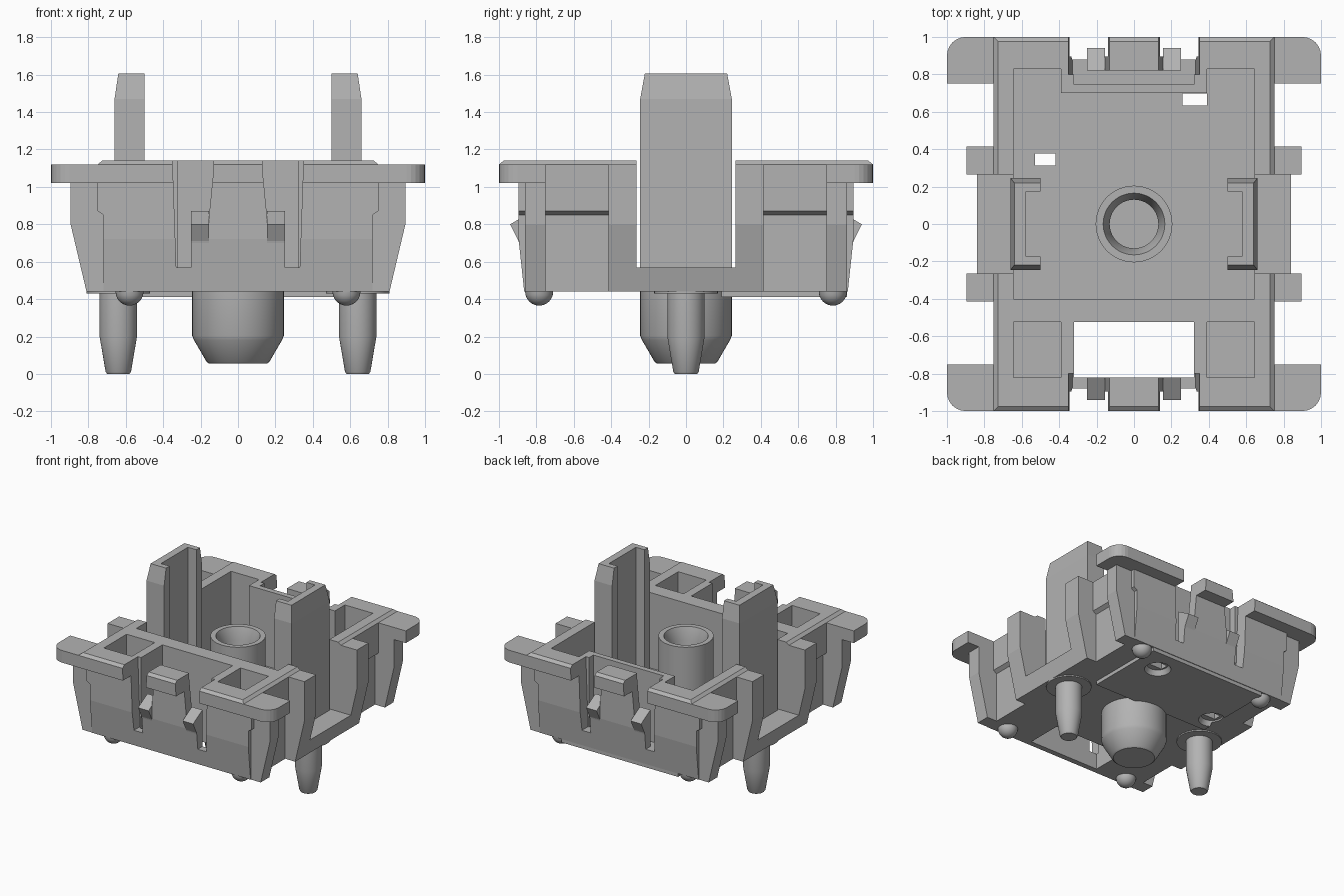
import bpy, bmesh, math
from mathutils import Vector

cube = bpy.data.objects.get("Cube")
if cube:
    bpy.data.objects.remove(cube, do_unlink=True)

grey = bpy.data.materials.new("housing_grey")
grey.use_nodes = True
colour = (0.45, 0.45, 0.45, 1)
grey.diffuse_color = colour
grey.node_tree.nodes["Principled BSDF"].inputs["Base Color"].default_value = colour


def finish(name, bm):
    """Turn a bmesh into a grey object."""
    bmesh.ops.recalc_face_normals(bm, faces=bm.faces)
    mesh = bpy.data.meshes.new(name)
    bm.to_mesh(mesh)
    bm.free()
    mesh.materials.append(grey)
    obj = bpy.data.objects.new(name, mesh)
    bpy.context.collection.objects.link(obj)
    return obj


def prism(name, pts, axis, a, b):
    """Extrude a 2D outline along one axis, from a to b."""
    place = {"x": lambda p, t: (t, p[0], p[1]),
             "y": lambda p, t: (p[0], t, p[1]),
             "z": lambda p, t: (p[0], p[1], t)}[axis]
    bm = bmesh.new()
    face = bm.faces.new([bm.verts.new(place(p, a)) for p in pts])
    ext = bmesh.ops.extrude_face_region(bm, geom=[face], use_keep_orig=True)
    verts = [g for g in ext["geom"] if isinstance(g, bmesh.types.BMVert)]
    bmesh.ops.translate(bm, verts=verts, vec=Vector(place((0, 0), b - a)))
    return finish(name, bm)


def box(name, x0, x1, y0, y1, z0, z1):
    return prism(name, [(x0, y0), (x1, y0), (x1, y1), (x0, y1)], "z", z0, z1)


def lathe(name, profile, x=0, y=0, steps=48):
    """Spin an (r, z) profile around a vertical axis."""
    bm = bmesh.new()
    verts = [bm.verts.new((r, 0, z)) for r, z in profile]
    edges = [bm.edges.new(pair) for pair in zip(verts, verts[1:])]
    bmesh.ops.spin(bm, geom=verts + edges, axis=(0, 0, 1), cent=(0, 0, 0),
                   angle=math.tau, steps=steps, use_duplicate=False)
    bmesh.ops.remove_doubles(bm, verts=bm.verts, dist=1e-4)
    bmesh.ops.translate(bm, verts=bm.verts, vec=(x, y, 0))
    obj = finish(name, bm)
    obj.data.shade_smooth()
    obj.data.set_sharp_from_angle(angle=math.radians(25))
    return obj


def combine(target, tools, op="DIFFERENCE"):
    """Apply each tool to the target as a boolean, then drop the tool."""
    for tool in tools:
        mod = target.modifiers.new("bool", "BOOLEAN")
        mod.operation, mod.solver, mod.object = op, "EXACT", tool
        bpy.context.view_layer.update()
        graph = bpy.context.evaluated_depsgraph_get()
        mesh = bpy.data.meshes.new_from_object(target.evaluated_get(graph))
        target.modifiers.clear()
        target.data = mesh
        bpy.data.objects.remove(tool, do_unlink=True)


def both(half, sign=1):
    """Close a right-hand half outline with its mirror image."""
    return half + [(-u, v) for u, v in reversed(half)]


def flip(pts, s):
    return [(u * s, v) for u, v in pts]


SIGNS = (-1, 1)
FLOOR, BASE, TOP = 0.52, 0.44, 1.14

# Housing shell: long profile intersected with cross profile
shell = prism("housing_shell", both([(.865, BASE), (.895, .72), (.895, 1.02), (1, 1.02),
                                     (1, 1.12), (.975, TOP)]), "x", -.8, .8)
cross = prism("cutter", both([(.72, BASE - .1), (.72, .85), (.75, .87), (.75, 1.12),
                              (.725, TOP + .001)]), "y", -1.1, 1.1)
combine(shell, [cross], "INTERSECT")

# Raised plate under the rear half
combine(shell, [box("plate", -.53, .53, .19, .86, .41, .48)], "UNION")

# Cavity, front window and rear latch pocket
cutters = [box("cutter", -.645, .645, -.4, .7, FLOOR, 2),
           box("cutter", -.32, .32, -.82, -.525, 0, 2),
           box("cutter", -.32, .32, .745, .82, .57, 2)]
for s in SIGNS:
    x0, x1 = sorted((.39 * s, .645 * s))
    cutters += [box("cutter", x0, x1, .6, .83, FLOOR, 2),
                box("cutter", x0, x1, -.82, -.525, FLOOR, 2)]
    x0, x1 = sorted((.64 * s, 1.1 * s))
    cutters.append(box("cutter", x0, x1, -.265, .265, .57, 2))
    # Latch slots on the front and the back
    slot = [(.25, .57), (.33, .57), (.352, 1.2), (.13, 1.2), (.13, 1.1), (.165, .74), (.25, .74)]
    for t in SIGNS:
        cutters.append(prism("cutter", flip(slot, s), "y", .8 * t, 1.1 * t))
# Contact holes with countersinks underneath
for x, y, w in ((-.475, .345, .055), (.325, .665, .065)):
    cutters += [box("cutter", x - w, x + w, y - .032, y + .032, 0, 2),
                lathe("cutter", [(0, .3), (.1, .3), (.1, .412), (.08, .45), (0, .45)], x, y, 32)]
combine(shell, cutters)

# Parts on each side
for s, side in ((1, "left"), (-1, "right")):
    # Side ribs joined by a low sill
    rib = prism(side + "_ribs", flip([(.66, BASE), (.81, BASE), (.895, .8), (.895, 1.12),
                                      (.66, 1.12)], s), "y", -.415, .415)
    x0, x1 = sorted((.6 * s, 1.1 * s))
    combine(rib, [box("cutter", x0, x1, -.265, .265, .57, 2)])

    # Guide post with an inner channel
    post = prism(side + "_post", flip([(.5, .5), (.66, .5), (.66, 1.47), (.64, 1.605),
                                       (.5, 1.605)], s), "y", -.3, .3)
    taper = prism("cutter", both([(.245, .4), (.245, 1.47), (.22, 1.606)]), "x", -1, 1)
    combine(post, [taper], "INTERSECT")
    x0, x1 = sorted((.4 * s, .578 * s))
    combine(post, [box("cutter", x0, x1, -.175, .175, FLOOR, 2)])

    # Locating pin with its round pad
    lathe(side + "_pin", [(0, 0), (.06, 0), (.068, .012), (.1, .2), (.1, .45)], .64 * s, 0)
    lathe(side + "_pin_pad", [(0, .43), (.17, .43), (.17, .45)], .64 * s, 0)

    for t, end in ((-1, "front"), (1, "back")):
        tag = end + "_" + side
        # Corner pillar below the ear
        prism(tag + "_pillar", flip([(.66, BASE), (.81, BASE), (.895, .8), (.895, 1.03),
                                     (.66, 1.03)], s), "y", .75 * t, .862 * t)
        # Mounting ear with a rounded outer corner
        arc = [(.9 + .1 * math.cos(a), .9 + .1 * math.sin(a))
               for a in (math.radians(15 * i) for i in range(7))]
        ear = [(.745, .75), (1, .75)] + arc + [(.745, 1)]
        prism(tag + "_ear", [(u * s, v * t) for u, v in ear], "z", 1.02, 1.12)
        # Latch hook
        hook = [(.82, .6), (.872, .6), (.895, .71), (.94, .8), (.82, .87)]
        prism(tag + "_hook", flip(hook, t), "x", .155 * s, .25 * s)
        # Round foot
        ball = [(.075 * math.sin(a), BASE - .075 * math.cos(a))
                for a in (math.radians(15 * i) for i in range(7))]
        lathe(tag + "_foot", ball, .58 * s, .785 * t, 32)

# Central tube and the boss under it
lathe("centre_tube", [(0, .055), (.155, .055), (.168, .065), (.235, .18), (.245, .205),
                      (.245, .48), (.205, .48), (.205, 1.1), (.165, 1.1), (.13, 1.0),
                      (.13, .14), (0, .14)])
